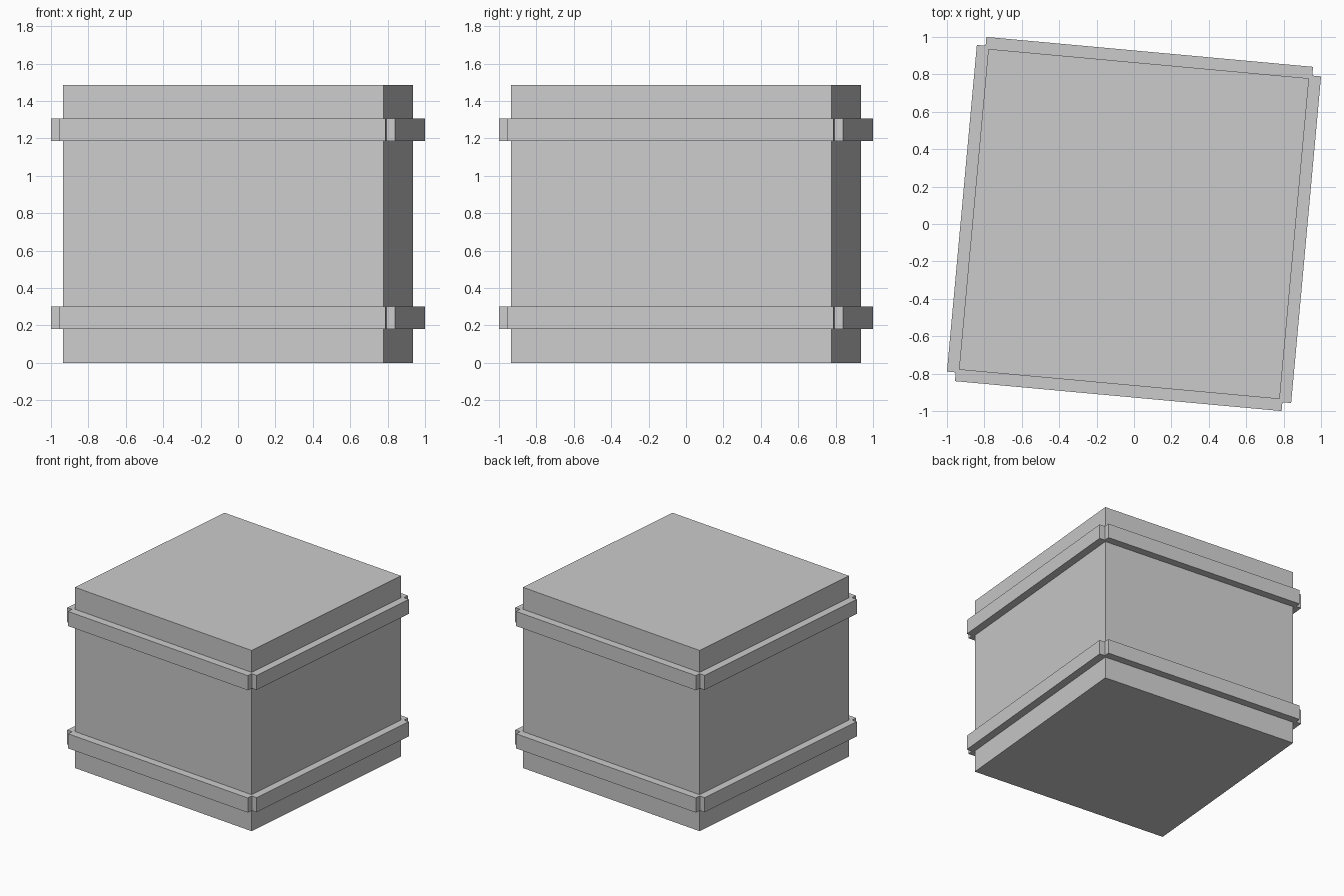
import bpy
import bmesh
import math

if "Cube" in bpy.data.objects:
    bpy.data.objects.remove(bpy.data.objects["Cube"], do_unlink=True)

TURN = math.radians(-5.23)
BODY = 0.861      # half width of the body
REACH = 0.924     # outer face of the straps
NOTCH = 0.877     # half length of each strap
HEIGHT = 1.485
STRAP = 0.12      # strap height

grey = bpy.data.materials.new("light_grey")
grey.use_nodes = True
colour = (0.6, 0.6, 0.6, 1)
grey.diffuse_color = colour
grey.node_tree.nodes["Principled BSDF"].inputs["Base Color"].default_value = colour


def prism(name, quarter, base, height):
    """Extrude an outline made of one corner repeated four times around z."""
    bm = bmesh.new()
    verts = []
    for step in range(4):
        a = step * math.pi / 2
        for x, y in quarter:
            verts.append(bm.verts.new((x * math.cos(a) - y * math.sin(a),
                                       x * math.sin(a) + y * math.cos(a), 0)))
    face = bm.faces.new(verts)
    side = bmesh.ops.extrude_face_region(bm, geom=[face])["geom"]
    top = [v for v in side if isinstance(v, bmesh.types.BMVert)]
    bmesh.ops.translate(bm, verts=top, vec=(0, 0, height))
    bmesh.ops.recalc_face_normals(bm, faces=bm.faces)
    mesh = bpy.data.meshes.new(name)
    bm.to_mesh(mesh)
    bm.free()
    mesh.materials.append(grey)
    obj = bpy.data.objects.new(name, mesh)
    obj.location.z = base
    obj.rotation_euler.z = TURN
    bpy.context.collection.objects.link(obj)


# Box body
prism("crate_body", [(BODY, BODY)], 0, HEIGHT)

# Two bands of straps with notched corners
corner = [(REACH, NOTCH), (NOTCH, NOTCH), (NOTCH, REACH)]
for name, base in (("lower_strap", 0.18), ("upper_strap", HEIGHT - 0.18 - STRAP)):
    prism(name, corner, base, STRAP)
